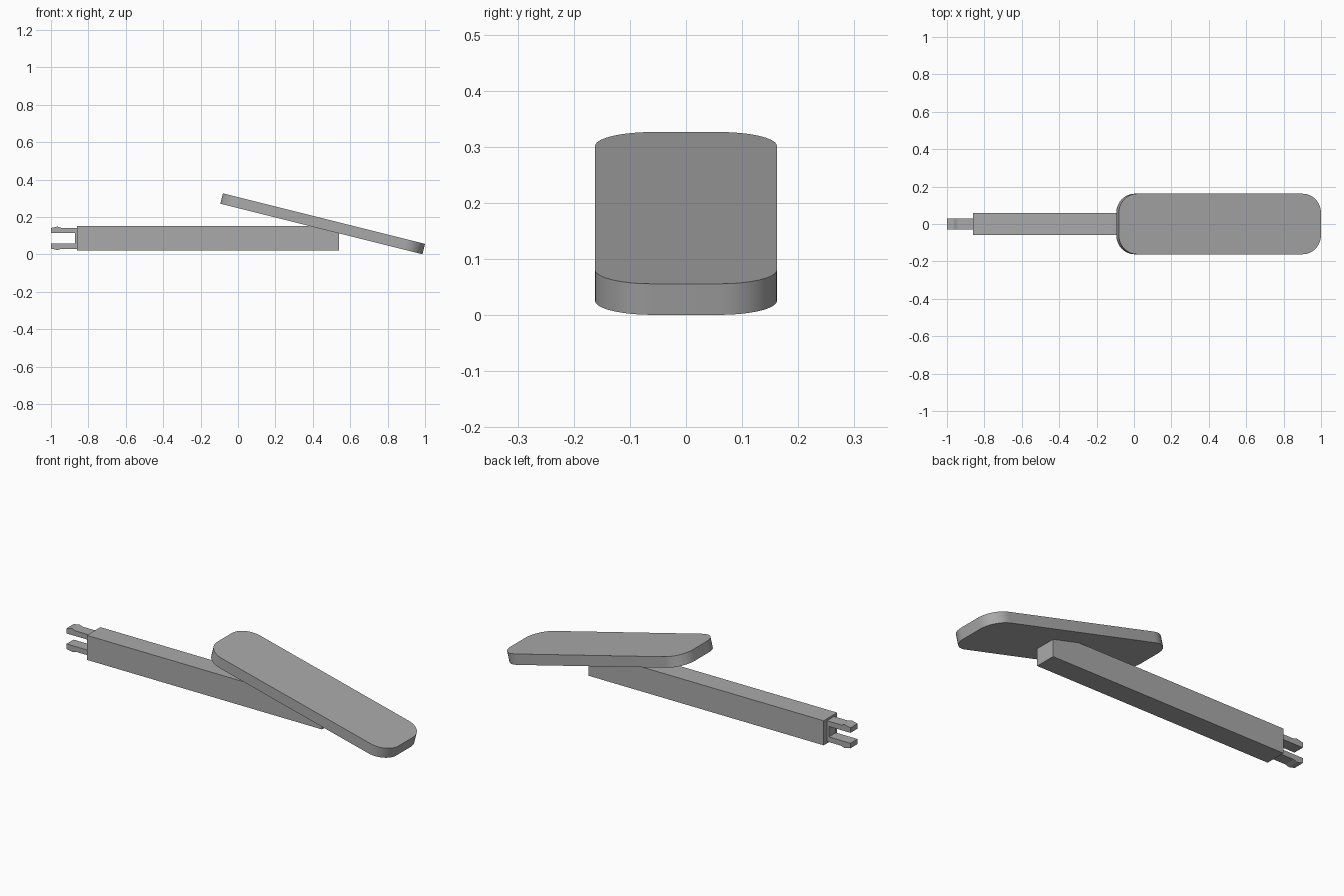
import bpy, bmesh, math
from mathutils import Matrix, Vector

cube = bpy.data.objects.get("Cube")
if cube:
    bpy.data.objects.remove(cube, do_unlink=True)

grey = bpy.data.materials.new("plain_grey")
grey.use_nodes = True
colour = (0.4, 0.4, 0.4, 1)
grey.diffuse_color = colour
grey.node_tree.nodes["Principled BSDF"].inputs["Base Color"].default_value = colour


def prism(name, outline, depth, matrix=Matrix()):
    """Extrude a flat outline symmetrically along its normal."""
    bm = bmesh.new()
    face = bm.faces.new([bm.verts.new((x, y, -depth / 2)) for x, y in outline])
    top = bmesh.ops.extrude_face_region(bm, geom=[face])["geom"]
    moved = [v for v in top if isinstance(v, bmesh.types.BMVert)]
    bmesh.ops.translate(bm, verts=moved, vec=(0, 0, depth))
    bm.transform(matrix)
    bmesh.ops.recalc_face_normals(bm, faces=bm.faces)
    mesh = bpy.data.meshes.new(name)
    bm.to_mesh(mesh)
    bm.free()
    mesh.materials.append(grey)
    obj = bpy.data.objects.new(name, mesh)
    bpy.context.collection.objects.link(obj)
    return obj


def rounded_rect(length, width, radius, steps=12):
    points = []
    for i, (sx, sy) in enumerate([(1, 1), (-1, 1), (-1, -1), (1, -1)]):
        for k in range(steps + 1):
            a = math.pi / 2 * (i + k / steps)
            points.append((sx * (length / 2 - radius) + radius * math.cos(a),
                           sy * (width / 2 - radius) + radius * math.sin(a)))
    return points


# Side profiles are drawn in x and z, then extruded along y
side = Matrix.Rotation(math.pi / 2, 4, "X")
mid = 0.086

# Square arm
prism("arm", [(-0.86, 0.02), (0.54, 0.02), (0.54, 0.152), (-0.86, 0.152)], 0.115, side)

# Forked clip: a web and two barbed prongs, one profile mirrored about its middle
half = [(-0.84, 0.056), (-1.0, 0.056), (-1.0, 0.048), (-0.965, 0.065),
        (-0.955, 0.056), (-0.84, 0.056)]
upper = [(-0.872, 0.028), (-1.0, 0.028), (-1.0, 0.055), (-0.965, 0.063),
         (-0.945, 0.056), (-0.84, 0.056)]
clip = [(x, mid + h) for x, h in upper] + [(x, mid - h) for x, h in reversed(upper)]
prism("forked_clip", clip, 0.06, side)

# Tilted paddle with rounded corners
tilt = Matrix.Translation(Vector((0.4525, 0, 0.1635))) @ Matrix.Rotation(math.radians(14.05), 4, "Y")
paddle = prism("paddle", rounded_rect(1.114, 0.324, 0.102), 0.057, tilt)
bpy.ops.object.select_all(action="DESELECT")
paddle.select_set(True)
bpy.context.view_layer.objects.active = paddle
bpy.ops.object.shade_smooth_by_angle(angle=math.radians(30))
